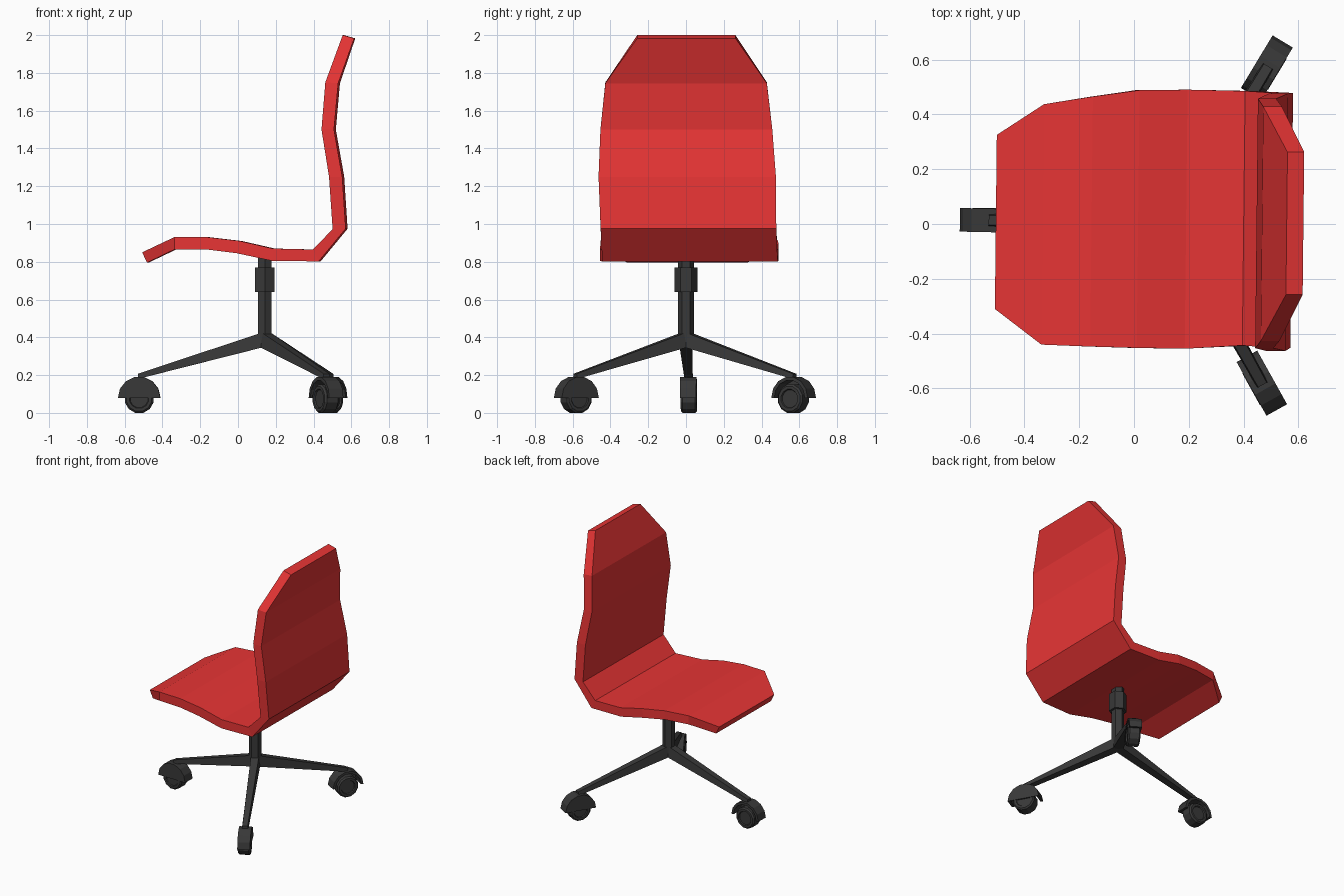
import bpy, bmesh
from math import pi, sin, cos, radians
from mathutils import Matrix

if "Cube" in bpy.data.objects:
    bpy.data.objects.remove(bpy.data.objects["Cube"])


def material(name, color):
    m = bpy.data.materials.new(name)
    m.diffuse_color = color
    m.use_nodes = True
    m.node_tree.nodes["Principled BSDF"].inputs["Base Color"].default_value = m.diffuse_color
    return m


RED = material("red", (0.8, 0.035, 0.035, 1))
DARK = material("dark", (0.04, 0.04, 0.04, 1))


def finish(bm, name, mat, matrix=Matrix()):
    bm.transform(matrix)
    bmesh.ops.recalc_face_normals(bm, faces=bm.faces)
    me = bpy.data.meshes.new(name)
    bm.to_mesh(me)
    bm.free()
    me.materials.append(mat)
    ob = bpy.data.objects.new(name, me)
    bpy.context.collection.objects.link(ob)
    return ob


def loft(rings, name, mat, matrix=Matrix()):
    """Skin a list of equal-length point rings and cap both ends."""
    bm = bmesh.new()
    vs = [[bm.verts.new(p) for p in r] for r in rings]
    n = len(vs[0])
    for a, b in zip(vs, vs[1:]):
        for i in range(n):
            j = (i + 1) % n
            bm.faces.new((a[i], a[j], b[j], b[i]))
    bm.faces.new(vs[0])
    bm.faces.new(vs[-1])
    return finish(bm, name, mat, matrix)


def disc_ring(r, y, n, z):
    return [(r * cos(2 * pi * (i + .5) / n), y, z + r * sin(2 * pi * (i + .5) / n)) for i in range(n)]


# Seat and backrest shell: inner x,z / outer x,z / y min, y max
stations = [
    (-.504, .85, -.478, .795, -.31, .325),
    (-.333, .93, -.33, .866, -.44, .437),
    (-.155, .93, -.16, .865, -.447, .465),
    (.015, .91, .0, .845, -.452, .488),
    (.19, .87, .185, .805, -.455, .49),
    (.40, .865, .432, .802, -.443, .485),
    (.506, .972, .575, .975, -.452, .478),
    (.487, 1.25, .557, 1.25, -.463, .476),
    (.447, 1.5, .513, 1.5, -.453, .457),
    (.467, 1.75, .535, 1.745, -.427, .428),
    (.557, 2.0, .618, 1.983, -.258, .262),
]
SKEW = .011
loft([[(xi + SKEW * a, a, zi), (xi + SKEW * b, b, zi), (xo + SKEW * b, b, zo), (xo + SKEW * a, a, zo)]
      for xi, zi, xo, zo, a, b in stations], "seat_shell", RED)

# Hexagonal stem and collar
CX = .142


def hex_post(name, r, z0, z1):
    rings = [[(CX + r * sin(pi * i / 3), r * cos(pi * i / 3), z) for i in range(6)] for z in (z0, z1)]
    return loft(rings, name, DARK)


hex_post("stem", .042, .36, .83)
hex_post("collar", .06, .64, .77)

# Three legs with hooded casters
R = .665
for k, ang in enumerate((178.8, 58.9, -60.9)):
    turn = Matrix.Translation((CX, 0, 0)) @ Matrix.Rotation(radians(ang), 4, 'Z')

    # Tapered leg
    loft([[(x, -w, zb), (x, w, zb), (x, w * .8, zt), (x, -w * .8, zt)]
          for x, w, zb, zt in ((0, .034, .35, .43), (.672, .022, .18, .207))],
         f"leg_{k}", DARK, turn)

    place = turn @ Matrix.Translation((R, 0, 0))

    # Wheel with recessed hub on both sides
    loft([disc_ring(r, y, 12, .075) for r, y in
          ((.048, -.036), (.052, -.044), (.068, -.044), (.0776, -.034),
           (.0776, .032), (.068, .041), (.052, .041), (.048, .034))],
         f"wheel_{k}", DARK, place)

    # Hood: curved strip over the wheel
    steps = 7
    arc = [pi * i / steps for i in range(steps + 1)]
    ro, ri, zc = .112, .094, .08
    loft([[(ro * cos(t), -.042, zc + ro * sin(t)), (ro * cos(t), .044, zc + ro * sin(t)),
           (ri * cos(t), .044, zc + ri * sin(t)), (ri * cos(t), -.042, zc + ri * sin(t))] for t in arc],
         f"hood_{k}", DARK, place)

    # Hood side plate, on one side only
    loft([[(ro * cos(t), y, zc + ro * sin(t)) for t in arc] for y in (.034, .044)],
         f"hood_side_{k}", DARK, place)
